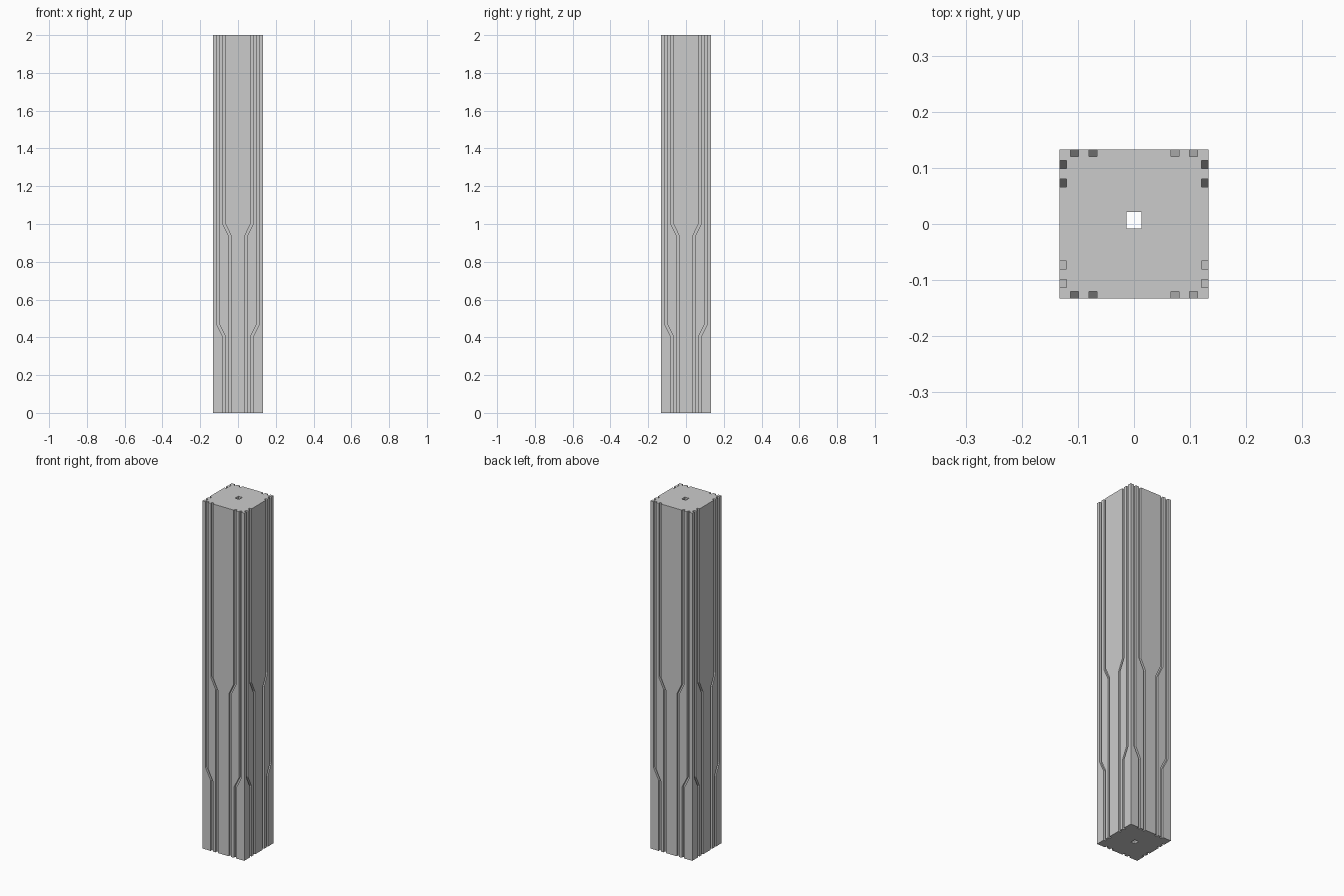
import bpy, bmesh
from math import pi
from mathutils import Matrix, Vector

if "Cube" in bpy.data.objects:
    bpy.data.objects.remove(bpy.data.objects["Cube"])

HALF, HEIGHT = 0.133, 2.0
DEPTH, WIDTH = 0.0125, 0.014


def add_tube(bm, rings):
    """Closed solid lofted through a list of four-cornered rings."""
    loops = [[bm.verts.new(p) for p in ring] for ring in rings]
    bm.faces.new(loops[0][::-1])
    bm.faces.new(loops[-1])
    for a, b in zip(loops, loops[1:]):
        for i in range(4):
            j = (i + 1) % 4
            bm.faces.new((a[i], a[j], b[j], b[i]))


def rect(x0, x1, y0, y1, z):
    return [Vector(p) for p in ((x0, y0, z), (x1, y0, z), (x1, y1, z), (x0, y1, z))]


def to_object(bm, name):
    bmesh.ops.recalc_face_normals(bm, faces=bm.faces)
    mesh = bpy.data.meshes.new(name)
    bm.to_mesh(mesh)
    bm.free()
    obj = bpy.data.objects.new(name, mesh)
    bpy.context.collection.objects.link(obj)
    return obj


# Square column shaft
bm = bmesh.new()
add_tube(bm, [rect(-HALF, HALF, -HALF, HALF, z) for z in (0, HEIGHT)])
column = to_object(bm, "column")

# Groove centre lines (x, z): each jogs towards the middle going down
inner = [(0.042, -0.1), (0.042, 0.935), (0.073, 1.0), (0.073, 2.1)]
outer = [(0.074, -0.1), (0.074, 0.405), (0.106, 0.47), (0.106, 2.1)]

# Groove cutters, mirrored on each face and repeated on all four faces
bm = bmesh.new()
w = WIDTH / 2
for k in range(4):
    turn = Matrix.Rotation(k * pi / 2, 3, 'Z')
    for side in (-1, 1):
        for path in (inner, outer):
            add_tube(bm, [[turn @ p for p in
                           rect(side * x - w, side * x + w, -HALF - 0.02, -HALF + DEPTH, z)]
                          for x, z in path])

# Small bore through the core
add_tube(bm, [rect(-0.013, 0.013, -0.008, 0.021, z) for z in (-0.1, 2.1)])
cutter = to_object(bm, "groove_cutter")
cutter.hide_render = True

# Carve the grooves and bore
mod = column.modifiers.new("carve", 'BOOLEAN')
mod.operation = 'DIFFERENCE'
mod.solver = 'EXACT'
mod.object = cutter
bpy.context.view_layer.objects.active = column
column.select_set(True)
bpy.ops.object.modifier_apply(modifier=mod.name)
bpy.data.objects.remove(cutter)
